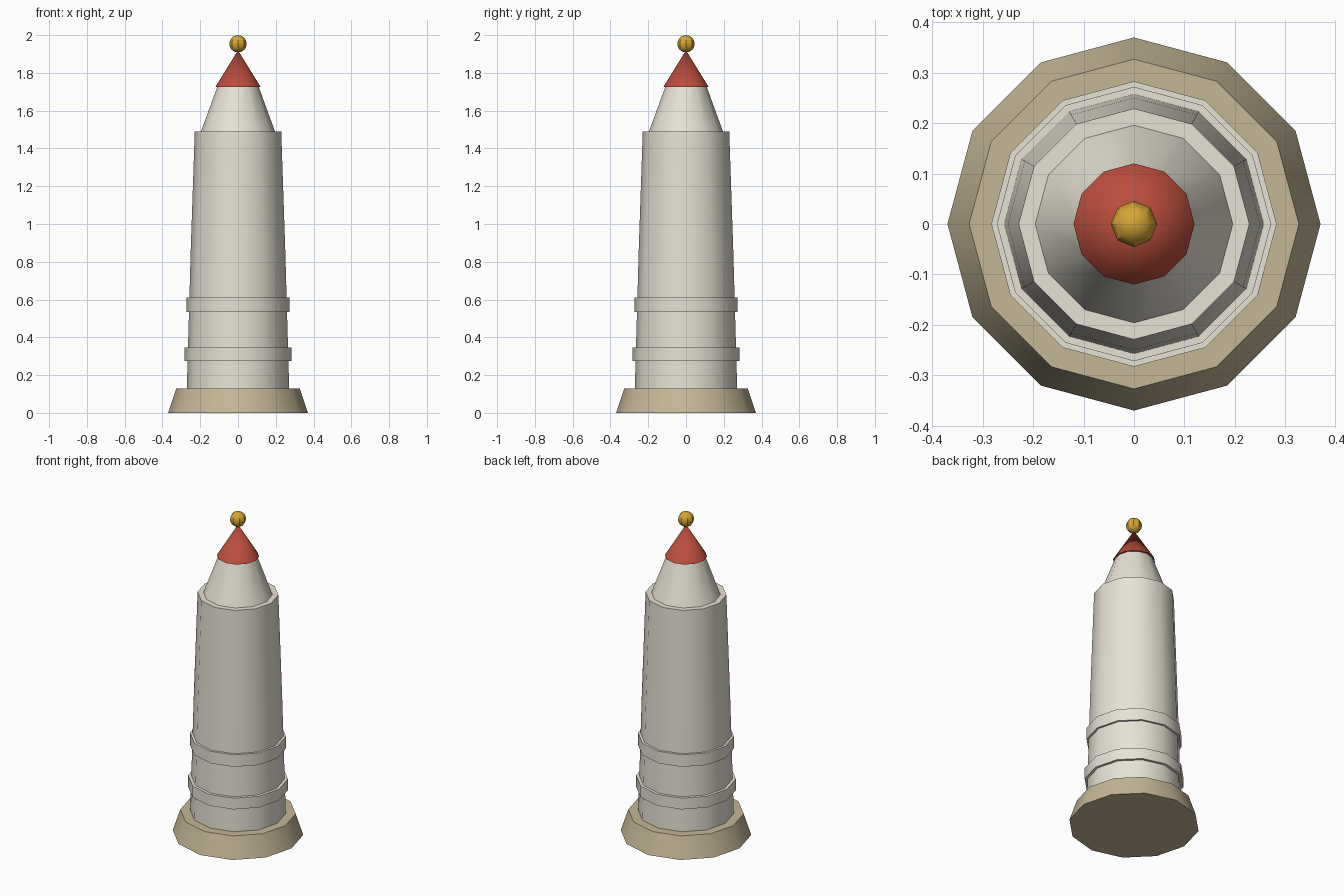
import bpy
from math import radians, sin, cos, pi

if "Cube" in bpy.data.objects:
    bpy.data.objects.remove(bpy.data.objects["Cube"])

SIDES = 12


def material(name, rgb):
    m = bpy.data.materials.new(name)
    m.diffuse_color = (*rgb, 1.0)
    m.use_nodes = True
    m.node_tree.nodes["Principled BSDF"].inputs["Base Color"].default_value = m.diffuse_color
    return m


cream = material("cream_paint", (0.80, 0.76, 0.66))
tan = material("tan_stone", (0.56, 0.47, 0.31))
red = material("red_paint", (0.50, 0.075, 0.045))
gold = material("gold", (0.66, 0.38, 0.035))


def finish(obj, mat):
    obj.data.materials.append(mat)
    bpy.ops.object.select_all(action='DESELECT')
    obj.select_set(True)
    bpy.context.view_layer.objects.active = obj
    bpy.ops.object.shade_smooth_by_angle(angle=radians(35))


def lathe(name, profile, mat):
    """Closed 12-sided solid from (radius, z) pairs; radius 0 ends in a point."""
    verts, faces, rings = [], [], []
    for r, z in profile:
        n = SIDES if r > 0 else 1
        rings.append(range(len(verts), len(verts) + n))
        verts += [(r * cos(2 * pi * i / SIDES), r * sin(2 * pi * i / SIDES), z)
                  for i in range(n)]
    for a, b in zip(rings, rings[1:]):
        for i in range(SIDES):
            j = (i + 1) % SIDES
            if len(b) == 1:
                faces.append((a[i], a[j], b[0]))
            else:
                faces.append((a[i], a[j], b[j], b[i]))
    faces.append(tuple(reversed(rings[0])))
    if len(rings[-1]) > 1:
        faces.append(tuple(rings[-1]))
    mesh = bpy.data.meshes.new(name)
    mesh.from_pydata(verts, [], faces)
    obj = bpy.data.objects.new(name, mesh)
    bpy.context.collection.objects.link(obj)
    finish(obj, mat)


# Flared foot
lathe("base", [(0.37, 0), (0.327, 0.13)], tan)
# Tapered tower with a slight change of slope
lathe("body", [(0.271, 0.13), (0.25, 0.87), (0.229, 1.49)], cream)
# Raised bands
for name, r, z0, z1 in (("lower_band", 0.283, 0.275, 0.345),
                        ("upper_band", 0.272, 0.535, 0.61)):
    lathe(name, [(r, z0), (r, z1)], cream)
# Shoulder cone and overhanging red tip
lathe("shoulder", [(0.196, 1.49), (0.108, 1.73)], cream)
lathe("tip", [(0.12, 1.725), (0, 1.92)], red)

# Ball finial
bpy.ops.mesh.primitive_uv_sphere_add(segments=8, ring_count=8, radius=0.046,
                                     location=(0, 0, 1.954))
ball = bpy.context.object
ball.name = "finial_ball"
finish(ball, gold)
bpy.ops.object.shade_smooth()
